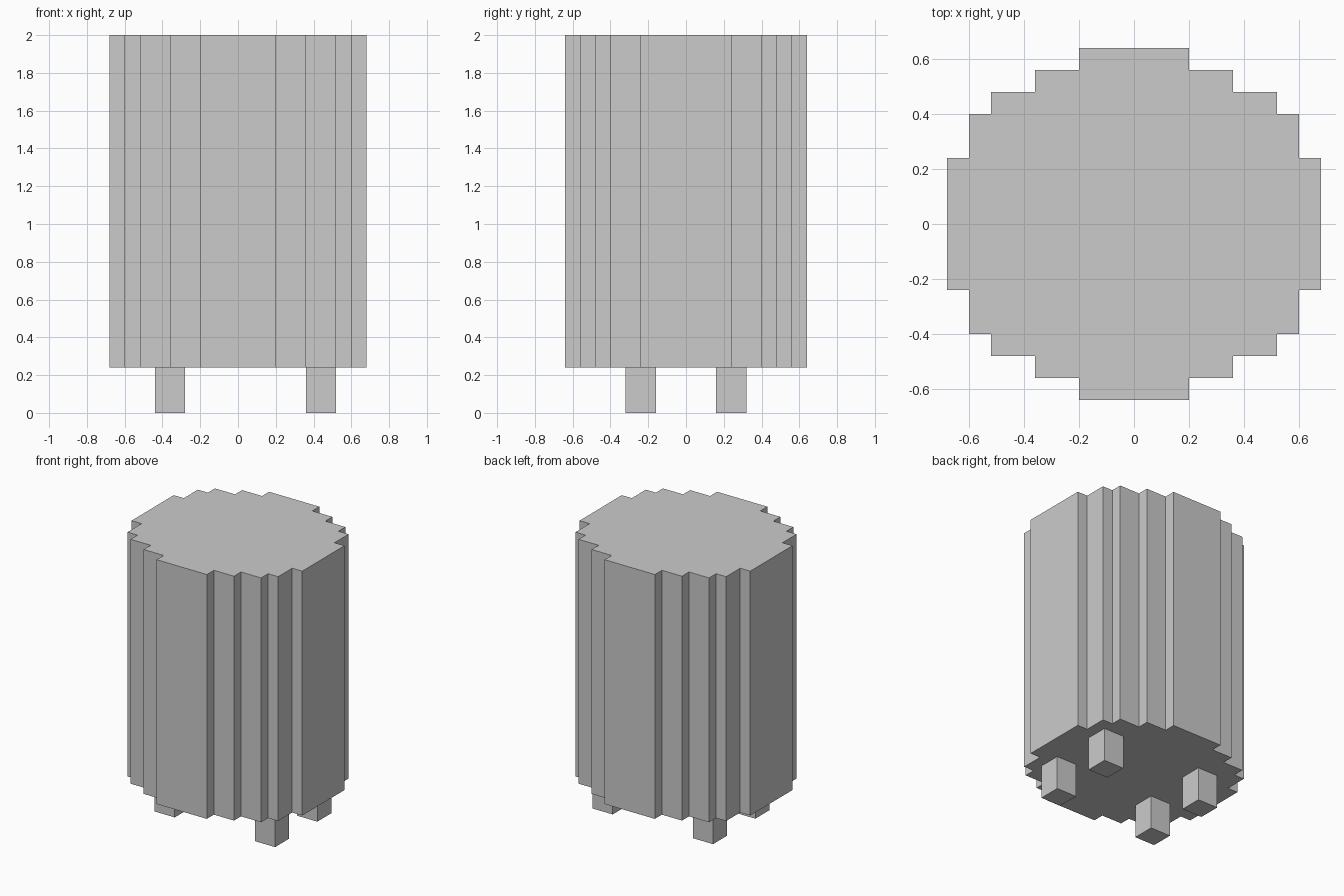
import bpy, bmesh

if "Cube" in bpy.data.objects:
    bpy.data.objects.remove(bpy.data.objects["Cube"])

BODY_BOTTOM, TOP = 0.24, 2.0


def prism(name, outline, z0, z1):
    """Extrude a flat counter-clockwise outline from z0 to z1."""
    bm = bmesh.new()
    base = bm.faces.new([bm.verts.new((x, y, z0)) for x, y in outline])
    new = bmesh.ops.extrude_face_region(bm, geom=[base], use_keep_orig=True)["geom"]
    verts = [v for v in new if isinstance(v, bmesh.types.BMVert)]
    bmesh.ops.translate(bm, verts=verts, vec=(0, 0, z1 - z0))
    bmesh.ops.recalc_face_normals(bm, faces=bm.faces)
    mesh = bpy.data.meshes.new(name)
    bm.to_mesh(mesh)
    bm.free()
    obj = bpy.data.objects.new(name, mesh)
    bpy.context.collection.objects.link(obj)
    return obj


# Stepped round body: one quarter of the outline, mirrored to the other three
quarter = [(0.68, 0.24), (0.60, 0.24), (0.60, 0.40), (0.52, 0.40), (0.52, 0.48),
           (0.36, 0.48), (0.36, 0.56), (0.20, 0.56), (0.20, 0.64)]
half = quarter + [(-x, y) for x, y in reversed(quarter)]
outline = half + [(x, -y) for x, y in reversed(half)]
prism("body", outline, BODY_BOTTOM, TOP)

# Four square legs, set slightly off centre in x
r = 0.08
for side, cx in (("left", -0.36), ("right", 0.44)):
    for end, cy in (("front", -0.24), ("back", 0.24)):
        square = [(cx - r, cy - r), (cx + r, cy - r), (cx + r, cy + r), (cx - r, cy + r)]
        prism(f"{end}_{side}_leg", square, 0, BODY_BOTTOM)
